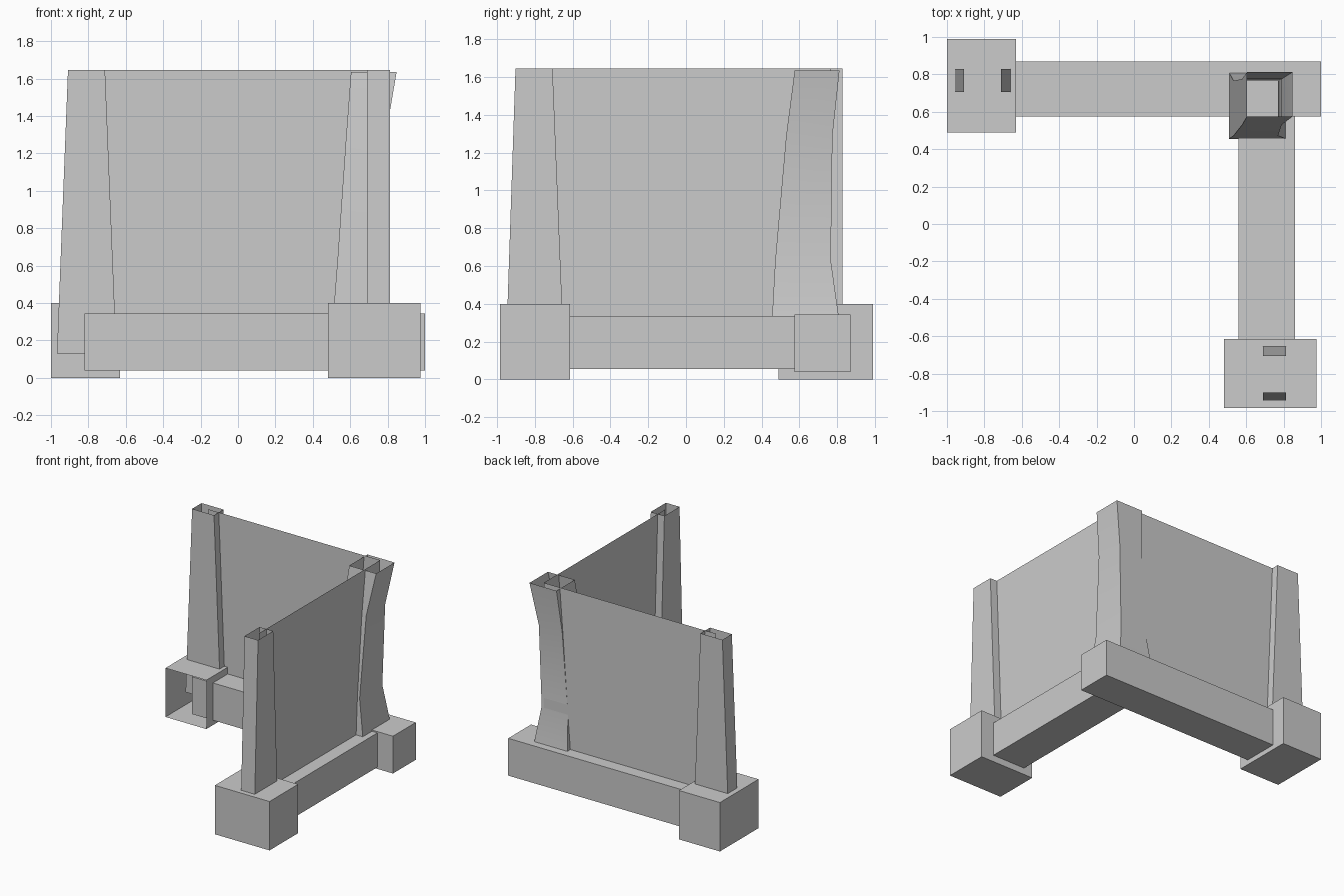
import bpy
import bmesh
from mathutils import Vector

old = bpy.data.objects.get("Cube")
if old:
    bpy.data.objects.remove(old, do_unlink=True)

grey = bpy.data.materials.new("plain_grey")
grey.use_nodes = True
colour = (0.6, 0.6, 0.6, 1.0)
grey.diffuse_color = colour
grey.node_tree.nodes["Principled BSDF"].inputs["Base Color"].default_value = colour


def finish(name, bm):
    mesh = bpy.data.meshes.new(name)
    bm.to_mesh(mesh)
    bm.free()
    mesh.materials.append(grey)
    obj = bpy.data.objects.new(name, mesh)
    bpy.context.collection.objects.link(obj)
    return obj


def box(name, low, high, open_front=False):
    """Box between two corners, optionally without its front face."""
    low, high = Vector(low), Vector(high)
    bm = bmesh.new()
    bmesh.ops.create_cube(bm, size=1)
    for v in bm.verts:
        v.co = (low + high) / 2 + v.co * (high - low)
    if open_front:
        bm.normal_update()
        front = [f for f in bm.faces if f.normal.y < -0.9]
        bmesh.ops.delete(bm, geom=front, context='FACES')
    return finish(name, bm)


def tube(name, levels):
    """Hollow open-ended post through rectangles (z, x0, x1, y0, y1)."""
    bm = bmesh.new()
    rings = []
    for z, x0, x1, y0, y1 in levels:
        corners = ((x0, y0), (x1, y0), (x1, y1), (x0, y1))
        rings.append([bm.verts.new((x, y, z)) for x, y in corners])
    for a, b in zip(rings, rings[1:]):
        for i in range(4):
            j = (i + 1) % 4
            bm.faces.new((a[i], a[j], b[j], b[i]))
    return finish(name, bm)


def sheet(name, start, end, z0, z1):
    """Upright wall without thickness."""
    bm = bmesh.new()
    points = [(*start, z0), (*end, z0), (*end, z1), (*start, z1)]
    bm.faces.new([bm.verts.new(p) for p in points])
    return finish(name, bm)


# Footings at the free ends of the two walls
box("back_footing", (-1, 0.49, 0), (-0.63, 0.99, 0.4), open_front=True)
box("side_footing", (0.48, -0.985, 0), (0.975, -0.615, 0.4))

# Base beams
box("back_beam", (-0.82, 0.575, 0.04), (1, 0.87, 0.345))
box("side_beam", (0.56, -0.8, 0.055), (0.86, 0.7, 0.335))

# Thin walls meeting inside the corner post
TOP = 1.645
corner = (0.75, 0.767)
sheet("back_wall", (-0.81, 0.767), corner, 0.3, TOP)
sheet("side_wall", (0.75, -0.8), corner, 0.3, TOP)

# Tapered end posts
tube("back_end_post", [(0.13, -0.968, -0.65, 0.705, 0.828),
                       (TOP, -0.909, -0.711, 0.705, 0.828)])
tube("side_end_post", [(0.13, 0.69, 0.813, -0.953, -0.645),
                       (TOP, 0.69, 0.813, -0.902, -0.706)])

# Waisted corner post, flared at top and foot
post = tube("corner_post", [(0.32, 0.508, 0.812, 0.455, 0.81),
                            (0.63, 0.532, 0.77, 0.472, 0.766),
                            (1.29, 0.578, 0.789, 0.53, 0.775),
                            (1.635, 0.604, 0.848, 0.575, 0.812)])
bpy.ops.object.select_all(action='DESELECT')
post.select_set(True)
bpy.context.view_layer.objects.active = post
bpy.ops.object.shade_smooth_by_angle(angle=0.52)
